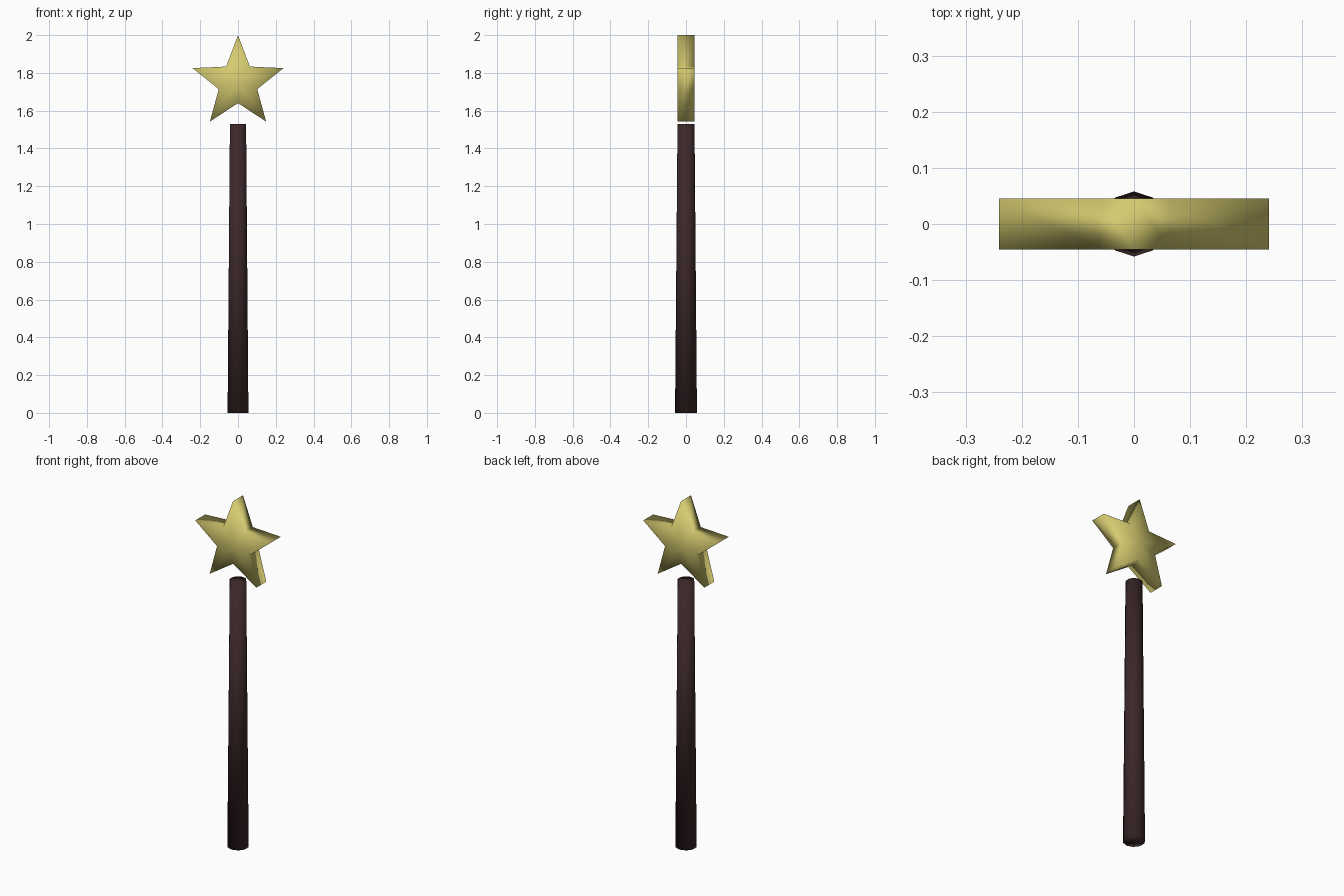
import bpy
import bmesh
from math import cos, sin, pi

default = bpy.data.objects.get("Cube")
if default:
    bpy.data.objects.remove(default, do_unlink=True)


def make_material(name, colour):
    mat = bpy.data.materials.new(name)
    mat.use_nodes = True
    mat.diffuse_color = colour
    mat.node_tree.nodes["Principled BSDF"].inputs["Base Color"].default_value = colour
    return mat


def finish(bm, name, mat):
    """Turn the mesh into a softly shaded object."""
    bmesh.ops.recalc_face_normals(bm, faces=bm.faces)
    for face in bm.faces:
        face.smooth = True
    mesh = bpy.data.meshes.new(name)
    bm.to_mesh(mesh)
    bm.free()
    mesh.materials.append(mat)
    obj = bpy.data.objects.new(name, mesh)
    bpy.context.collection.objects.link(obj)
    return obj


def bridge(bm, ring_a, ring_b):
    count = len(ring_a)
    for i in range(count):
        j = (i + 1) % count
        bm.faces.new((ring_a[i], ring_a[j], ring_b[j], ring_b[i]))


gold = make_material("pale gold", (0.66, 0.59, 0.16, 1))
wood = make_material("dark brown", (0.045, 0.021, 0.022, 1))

# Tapered ten-sided rod
SIDES = 10
bm = bmesh.new()
rings = []
for z, radius in ((0, 0.058), (1.53, 0.045)):
    angles = [pi / 2 + 2 * pi * i / SIDES for i in range(SIDES)]
    rings.append([bm.verts.new((radius * cos(a), radius * sin(a), z)) for a in angles])
bridge(bm, *rings)
for ring in rings:
    bm.faces.new(ring)
finish(bm, "rod", wood)

# Thick five-pointed star floating just above the rod
POINTS = 5
CENTRE_Z, TIP, NOTCH, HALF_DEPTH = 1.747, 0.253, 0.107, 0.045
bm = bmesh.new()
rings = []
for y in (-HALF_DEPTH, HALF_DEPTH):
    ring = []
    for i in range(2 * POINTS):
        a = pi / 2 + pi * i / POINTS
        r = NOTCH if i % 2 else TIP
        ring.append(bm.verts.new((r * cos(a), y, CENTRE_Z + r * sin(a))))
    # Fan the flat face around its middle
    middle = bm.verts.new((0, y, CENTRE_Z))
    for i, vert in enumerate(ring):
        bm.faces.new((vert, ring[(i + 1) % len(ring)], middle))
    rings.append(ring)
bridge(bm, *rings)
finish(bm, "star", gold)
